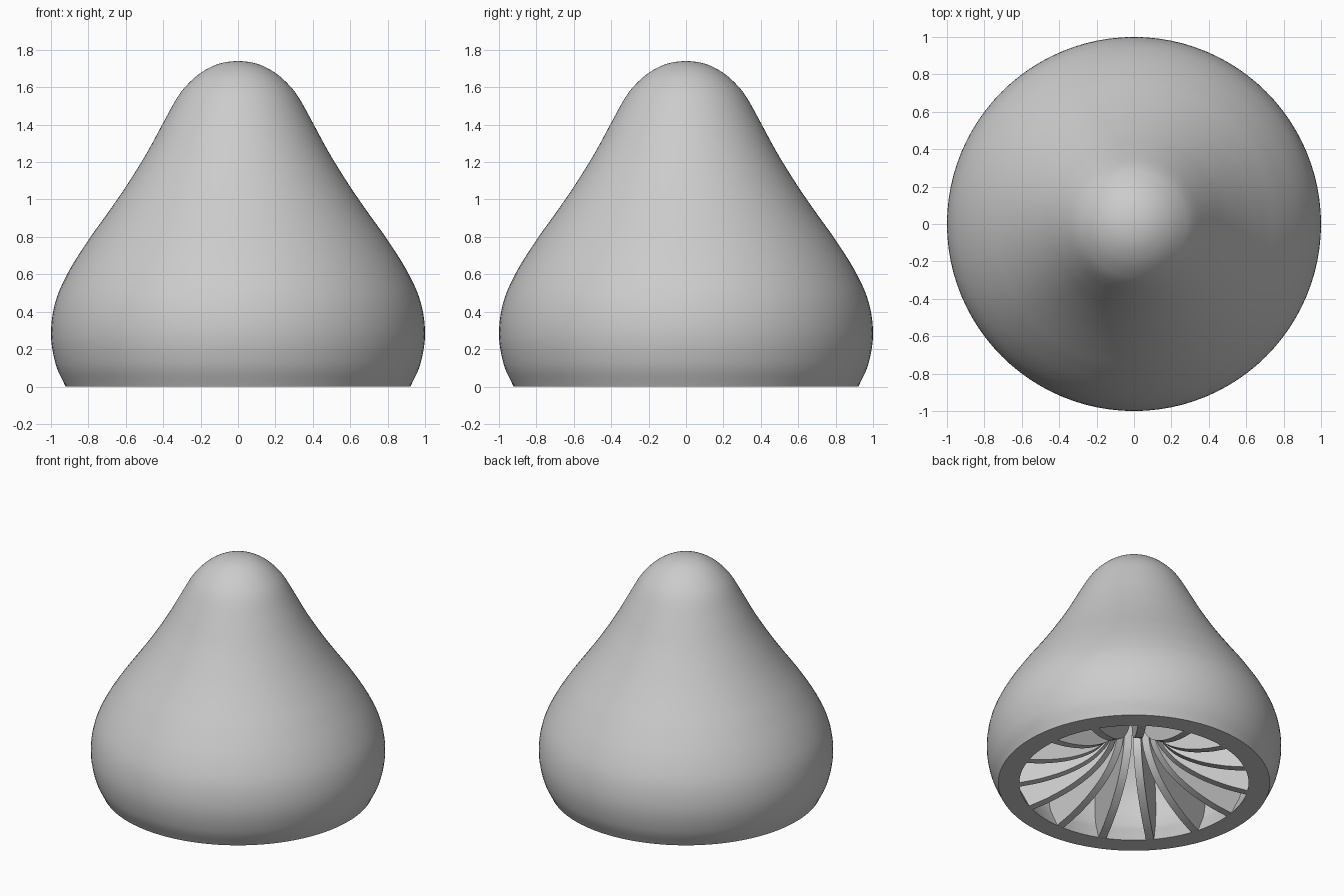
import bpy, bmesh, math
from mathutils import Vector

cube = bpy.data.objects.get("Cube")
if cube:
    bpy.data.objects.remove(cube, do_unlink=True)

GREY = (0.6, 0.6, 0.6, 1)
mat = bpy.data.materials.new("plain_grey")
mat.use_nodes = True
mat.diffuse_color = GREY
mat.node_tree.nodes["Principled BSDF"].inputs["Base Color"].default_value = GREY

WALL = 0.13
RIBS = 15
RIB_WIDTH = 0.055


def smooth_path(points, steps=5):
    """Catmull-Rom curve through (radius, height) points."""
    pts = [Vector(p) for p in points]
    pts = [2 * pts[0] - pts[1]] + pts + [2 * pts[-1] - pts[-2]]
    out = []
    for a, b, c, d in zip(pts, pts[1:], pts[2:], pts[3:]):
        for i in range(steps):
            t = i / steps
            out.append(0.5 * (2 * b + (c - a) * t + (2 * a - 5 * b + 4 * c - d) * t * t
                              + (3 * b - a - 3 * c + d) * t ** 3))
    return out + [pts[-2]]


def offset_inward(path, dist):
    """Parallel curve inside the path, continued straight down to the ground."""
    out = []
    for i, p in enumerate(path):
        t = (path[min(i + 1, len(path) - 1)] - path[max(i - 1, 0)]).normalized()
        out.append(Vector((max(p.x - t.y * dist, 0), p.y + t.x * dist)))
    out[-1].x = 0
    slope = out[1] - out[0]
    return [out[0] - slope * (out[0].y / slope.y)] + out


def finish(name, bm):
    bmesh.ops.remove_doubles(bm, verts=bm.verts, dist=0.0005)
    bmesh.ops.recalc_face_normals(bm, faces=bm.faces)
    mesh = bpy.data.meshes.new(name)
    bm.to_mesh(mesh)
    bm.free()
    mesh.materials.append(mat)
    obj = bpy.data.objects.new(name, mesh)
    bpy.context.collection.objects.link(obj)
    bpy.ops.object.select_all(action='DESELECT')
    obj.select_set(True)
    bpy.context.view_layer.objects.active = obj
    bpy.ops.object.shade_smooth_by_angle(angle=math.radians(35))


# Hollow bell-shaped cap, revolved from its wall section; the last point
# lies past the axis so that the dome is level at its tip
outer = smooth_path([(0.922, 0), (0.975, 0.12), (1, 0.28), (0.977, 0.45), (0.908, 0.61),
                     (0.802, 0.78), (0.695, 0.93), (0.592, 1.08), (0.487, 1.25), (0.4, 1.41),
                     (0.325, 1.545), (0.265, 1.62), (0.19, 1.683), (0.1, 1.726), (0, 1.74),
                     (-0.1, 1.726)])
outer = [p for p in outer if p.x > -0.0001]
inner = offset_inward(outer, WALL)
bm = bmesh.new()
section = [bm.verts.new((p.x, 0, p.y)) for p in inner[::-1] + outer]
edges = [bm.edges.new(pair) for pair in zip(section, section[1:])]
bmesh.ops.spin(bm, geom=section + edges, cent=(0, 0, 0), axis=(0, 0, 1),
               angle=math.tau, steps=96, use_duplicate=False)
finish("cap_shell", bm)

# Radial gills: curved lower edge, outer edge buried in the shell wall
lower = smooth_path([(0.785, 0), (0.62, 0.035), (0.44, 0.1), (0.28, 0.2),
                     (0.17, 0.34), (0.13, 0.5)])
wall = [p for p in offset_inward(outer, WALL * 0.8) if p.x > 0.13]
bm = bmesh.new()
for k in range(RIBS):
    angle = -math.pi / 2 + k * math.tau / RIBS
    along = Vector((math.cos(angle), math.sin(angle), 0))
    side = Vector((-along.y, along.x, 0)) * RIB_WIDTH
    ring = [bm.verts.new(along * p.x - side / 2 + Vector((0, 0, p.y)))
            for p in wall + lower[::-1]]
    face = bm.faces.new(ring)
    new = bmesh.ops.extrude_face_region(bm, geom=[face])["geom"]
    bmesh.ops.translate(bm, vec=side, verts=[v for v in new if isinstance(v, bmesh.types.BMVert)])
finish("gills", bm)
